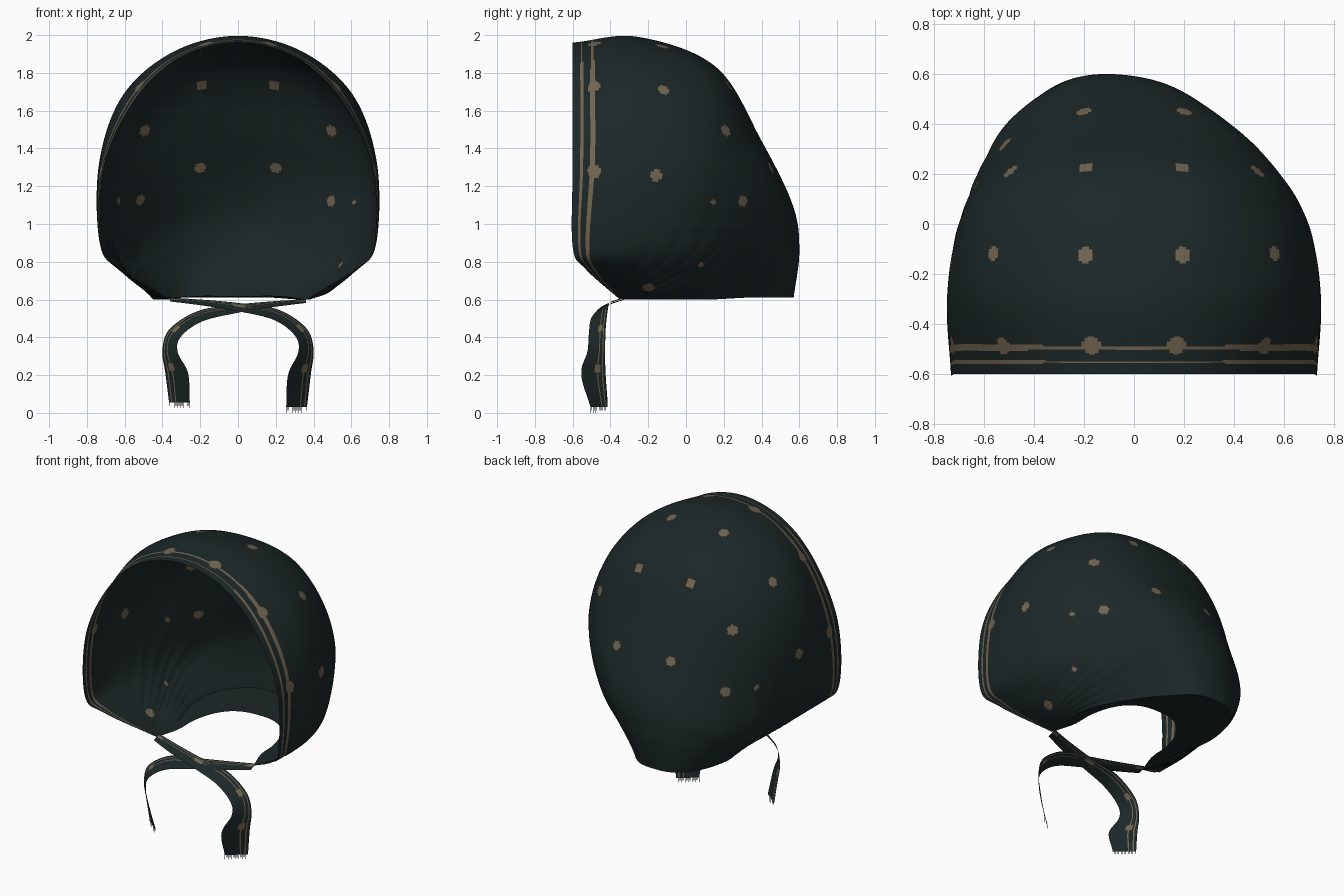
import bpy, bmesh, math
from mathutils import Vector

cube = bpy.data.objects.get("Cube")
if cube:
    bpy.data.objects.remove(cube)


def material(name, rgb):
    m = bpy.data.materials.new(name)
    m.use_nodes = True
    m.diffuse_color = (*rgb, 1)
    bsdf = m.node_tree.nodes["Principled BSDF"]
    bsdf.inputs["Base Color"].default_value = (*rgb, 1)
    bsdf.inputs["Roughness"].default_value = 0.9
    return m


CLOTH = material("dark teal cloth", (0.0115, 0.0205, 0.0205))
TAN = material("tan print", (0.17, 0.128, 0.08))


def spline(points, u):
    """Smooth curve through points, u runs from 0 to len(points) - 1."""
    i = min(int(u), len(points) - 2)
    f = u - i
    b, c = points[i], points[i + 1]
    a = points[i - 1] if i > 0 else b * 2 - c
    d = points[i + 2] if i + 2 < len(points) else c * 2 - b
    return (b * 2 + (c - a) * f + (a * 2 - b * 5 + c * 4 - d) * f ** 2
            + (b * 3 - a - c * 3 + d) * f ** 3) / 2


def smooth(lo, hi, v):
    f = max(0, min(1, (v - lo) / (hi - lo)))
    return f * f * (3 - 2 * f)


def mirror(p):
    return Vector((-p.x, p.y, p.z))


def sheet(name, rows, is_tan):
    """Grid surface from rows of points; is_tan(row, column, centre) picks the print."""
    bm = bmesh.new()
    grid = [[bm.verts.new(p) for p in row] for row in rows]
    for i in range(len(grid) - 1):
        for j in range(len(grid[0]) - 1):
            f = bm.faces.new((grid[i][j], grid[i][j + 1],
                              grid[i + 1][j + 1], grid[i + 1][j]))
            f.smooth = True
            f.material_index = int(is_tan(i, j, f.calc_center_median()))
    bmesh.ops.remove_doubles(bm, verts=bm.verts, dist=1e-5)
    bmesh.ops.recalc_face_normals(bm, faces=bm.faces)
    mesh = bpy.data.meshes.new(name)
    bm.to_mesh(mesh)
    bm.free()
    mesh.materials.append(CLOTH)
    mesh.materials.append(TAN)
    bpy.context.collection.objects.link(bpy.data.objects.new(name, mesh))


# Hood: folds fan out from the two chin corners, swept from face rim to nape
CHIN = (.36, -.35, .6)
KEYS = [
    [(.62, -.53, .76), (.72, -.6, .88), (.71, -.6, 1.3), (.54, -.6, 1.66), (.305, -.6, 1.88), (0, -.6, 1.96)],
    [(.62, -.38, .75), (.73, -.34, .9), (.735, -.26, 1.32), (.61, -.25, 1.68), (.34, -.25, 1.91), (0, -.25, 1.99)],
    [(.56, -.25, .7), (.68, -.08, .88), (.685, .03, 1.25), (.57, .09, 1.56), (.32, .14, 1.78), (0, .16, 1.83)],
    [(.52, -.18, .67), (.6, .1, .83), (.56, .24, 1.08), (.47, .31, 1.28), (.28, .37, 1.41), (0, .4, 1.44)],
    [(.48, -.14, .64), (.52, .14, .74), (.47, .33, .87), (.37, .45, .98), (.21, .54, 1.06), (0, .565, 1.1)],
    [(.43, -.13, .62), (.45, .14, .67), (.39, .34, .74), (.29, .48, .8), (.16, .57, .84), (0, .6, .86)],
    [(.38, -.14, .6), (.38, .12, .6), (.31, .32, .61), (.22, .46, .61), (.12, .55, .61), (0, .57, .61)],
]


def arch(key):
    half = [Vector(CHIN)] + [Vector(p) for p in key]
    return half + [mirror(p) for p in reversed(half[:-1])]


SWEEPS, STEPS = 210, 300
ARCS = [arch(key) for key in KEYS]
columns = [[spline(arc, 12 * j / STEPS) for arc in ARCS] for j in range(STEPS + 1)]


def sweep(i):
    """Rows are packed closer towards the face rim, where the stripes are."""
    return 6 * (i / SWEEPS) ** 1.3


hood_rows = []
for i in range(SWEEPS + 1):
    s = sweep(i)
    row = []
    for j, column in enumerate(columns):
        p = spline(column, s)
        # gathered folds near the chin corners
        t = min(j, STEPS - j) / STEPS
        ripple = .004 * math.sin(6 * s) * smooth(0, .1, t) * (1 - smooth(.15, .32, t))
        p.x += math.copysign(ripple * smooth(1, 2, s), p.x)
        # the loose tail at the nape hangs to one side
        p.x -= .16 * smooth(-.15, .5, p.y) * (1 - smooth(.6, 1.3, p.z))
        row.append(p)
    hood_rows.append(row)

# Printed dots (place, radius), snapped to the cloth
DOT, NARROW, LOBE = .031, .017, .036
DOTS = [((.2, -.12, 1.97), DOT), ((.57, -.11, 1.72), DOT), ((.2, .23, 1.74), DOT),
        ((.2, .46, 1.3), DOT), ((.51, .22, 1.5), DOT), ((.49, .3, 1.12), DOT),
        ((.72, -.16, 1.25), DOT), ((.6, .13, 1.12), NARROW), ((.53, .07, .79), NARROW),
        ((.52, -.2, .65), DOT), ((.18, -.485, 1.97), LOBE), ((.52, -.485, 1.73), LOBE),
        ((.73, -.485, 1.27), LOBE)]
cloth_points = [p for row in hood_rows for p in row]
spots = []
for place, radius in DOTS:
    for target in (Vector(place), mirror(Vector(place))):
        spots.append((min(cloth_points, key=lambda p: (p - target).length_squared), radius))


def hood_print(i, j, c):
    s = sweep(i + .5)
    # the stripes thin out over the crown
    thin = .018 * smooth(1.75, 1.9, c.z)
    stripe = abs(s - .138) < .03 - thin or abs(s - .305) < .04 - thin
    return stripe or any((c - p).length < r for p, r in spots)


sheet("hood", hood_rows, hood_print)

# Neck hem: the cloth turns in under the nape towards the neck opening
NECK = arch([(.31, -.2, .605), (.3, -.05, .61), (.26, .08, .615),
             (.19, .17, .62), (.1, .22, .62), (0, .23, .62)])
neck_edge = [spline(NECK, 12 * j / STEPS) for j in range(STEPS + 1)]
hem_rows = [[a.lerp(b, k / 6) for a, b in zip(hood_rows[-1], neck_edge)] for k in range(7)]
sheet("neck_hem", hem_rows, lambda i, j, c: False)

# Ties: each ribbon starts at a chin corner, crosses over and hangs down
PATH = [(-.36, -.35, .6), (-.2, -.4, .585), (0, -.44, .56), (.2, -.46, .52), (.33, -.47, .43),
        (.36, -.475, .33), (.325, -.49, .2), (.31, -.46, .03)]
HALF = [(0, .03, .01), (0, .035, .015), (0, .035, .022), (.01, .045, .028), (.03, .045, .02),
        (.04, .047, .005), (.06, .064, 0), (.055, .045, 0)]
PATH = [Vector(p) for p in PATH]
HALF = [Vector(p) for p in HALF]
LENGTH, ACROSS = 90, 20


def tie_print(i, j, c):
    dot = i % 24 < 4 and 11 <= j <= 15
    return j in (13, 17) or dot


for side, name in ((1, "left"), (-1, "right")):
    rows = []
    for i in range(LENGTH + 1):
        u = 7 * i / LENGTH
        centre, half = spline(PATH, u), spline(HALF, u)
        if side < 0:
            # this ribbon passes under the other and ends slightly higher
            centre.z += .025 * smooth(5, 7, u) - .008 * (1 - smooth(3, 5, u))
        row = [centre + half * (2 * j / ACROSS - 1) for j in range(ACROSS + 1)]
        rows.append(row if side > 0 else [mirror(p) for p in row])
    sheet(name + "_tie", rows, tie_print)

    # Frayed end: a row of fine threads
    end = rows[-1]
    bm = bmesh.new()
    for k in range(ACROSS):
        a = end[k]
        b = a.lerp(end[k + 1], .35)
        drop = Vector((0, 0, -.03 if k % 3 == 0 else -.018))
        bm.faces.new([bm.verts.new(p) for p in (a, b, b + drop, a + drop)])
    mesh = bpy.data.meshes.new(name + "_fringe")
    bm.to_mesh(mesh)
    bm.free()
    mesh.materials.append(CLOTH)
    bpy.context.collection.objects.link(bpy.data.objects.new(name + "_fringe", mesh))
